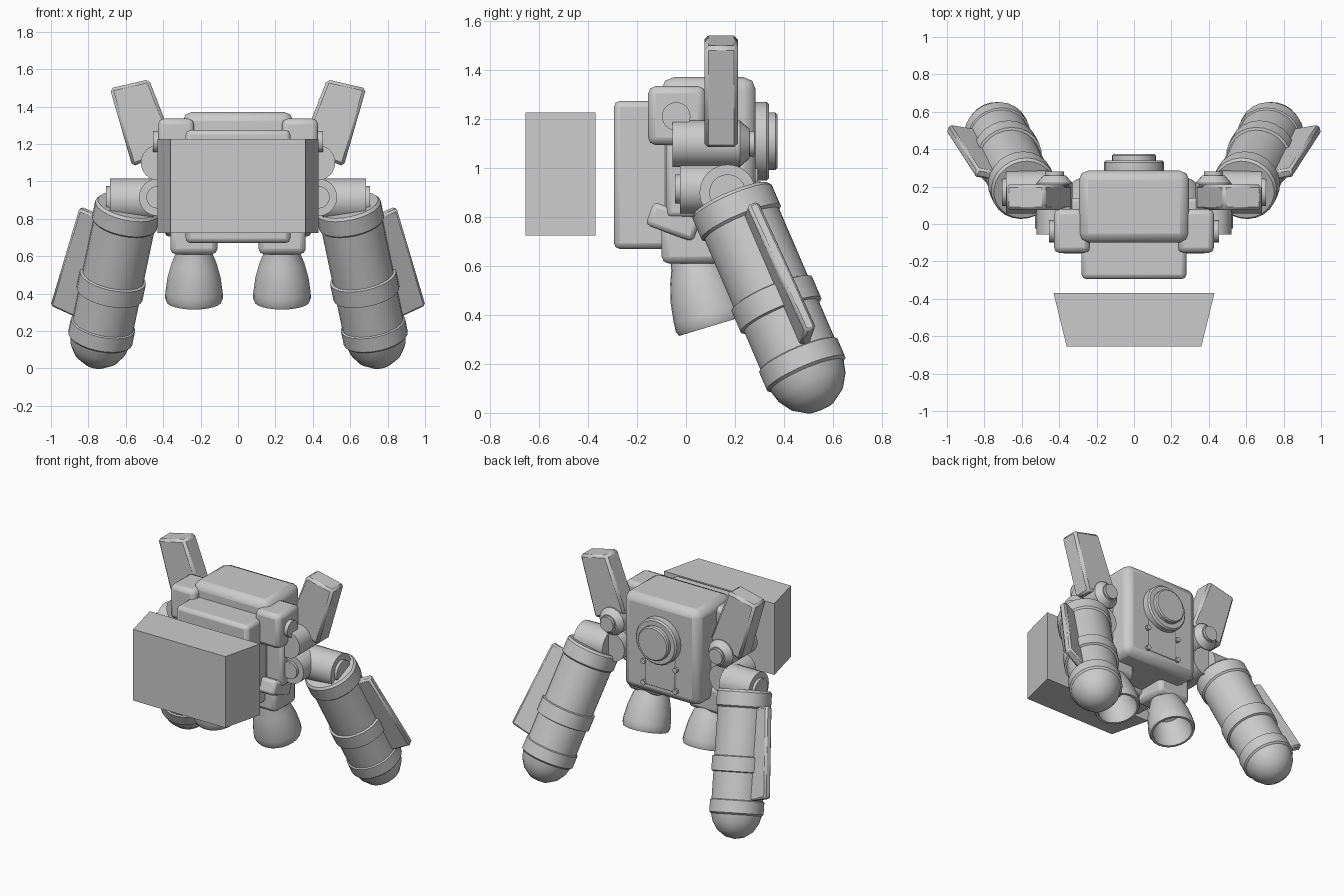
import bpy, bmesh, math
from mathutils import Matrix, Vector

cube = bpy.data.objects.get("Cube")
if cube:
    bpy.data.objects.remove(cube)

grey = bpy.data.materials.new("light_grey")
grey.use_nodes = True
colour = (0.6, 0.6, 0.6, 1)
grey.diffuse_color = colour
grey.node_tree.nodes["Principled BSDF"].inputs["Base Color"].default_value = colour


def finish(name, bm, mirror=False, bevel=0, segments=2):
    """Turn a bmesh into a named, optionally bevelled and mirrored part."""
    bmesh.ops.recalc_face_normals(bm, faces=bm.faces)
    mesh = bpy.data.meshes.new(name)
    bm.to_mesh(mesh)
    bm.free()
    mesh.materials.append(grey)
    obj = bpy.data.objects.new(name, mesh)
    bpy.context.collection.objects.link(obj)
    if bevel:
        mod = obj.modifiers.new("Bevel", "BEVEL")
        mod.width, mod.segments = bevel, segments
    if mirror:
        obj.modifiers.new("Mirror", "MIRROR")
    bpy.ops.object.select_all(action="DESELECT")
    obj.select_set(True)
    bpy.context.view_layer.objects.active = obj
    bpy.ops.object.shade_smooth_by_angle(angle=math.radians(32))
    return obj


def box(name, x, y, z, mirror=False, bevel=0, segments=2, matrix=Matrix()):
    bm = bmesh.new()
    bmesh.ops.create_cube(bm, size=1)
    for v in bm.verts:
        v.co = matrix @ Vector([(r[0] + r[1]) / 2 + c * (r[1] - r[0])
                                for r, c in zip((x, y, z), v.co)])
    return finish(name, bm, mirror, bevel, segments)


def prism(name, outline, place, depth, mirror=False, bevel=0):
    """Extrude a flat outline; place(a, b, d) maps it into space."""
    bm = bmesh.new()
    ends = [[bm.verts.new(place(a, b, d)) for a, b in outline] for d in depth]
    n = len(outline)
    for end in ends:
        bm.faces.new(end)
    for i in range(n):
        j = (i + 1) % n
        bm.faces.new((ends[0][i], ends[0][j], ends[1][j], ends[1][i]))
    return finish(name, bm, mirror, bevel, 1)


def lathe(name, profile, start, axis, mirror=False, sides=24):
    """Spin (radius, distance) points around an axis."""
    bm = bmesh.new()
    turn = Matrix.Translation(start) @ Vector(axis).to_track_quat("Z", "Y").to_matrix().to_4x4()
    verts = [bm.verts.new((r, 0, t)) for r, t in profile]
    edges = [bm.edges.new(pair) for pair in zip(verts, verts[1:])]
    bmesh.ops.spin(bm, geom=verts + edges, cent=(0, 0, 0), axis=(0, 0, 1),
                   angle=math.tau, steps=sides)
    bmesh.ops.remove_doubles(bm, verts=bm.verts, dist=0.0005)
    bm.transform(turn)
    return finish(name, bm, mirror)


# Detached front block, narrower at the front
prism("front_block", [(-0.36, -0.655), (0.36, -0.655), (0.43, -0.37), (-0.43, -0.37)],
      lambda a, b, d: (a, b, d), (0.725, 1.227))

# Central body
box("body", (-0.295, 0.295), (-0.1, 0.285), (0.7, 1.372), bevel=0.05)
box("front_plate", (-0.28, 0.28), (-0.295, -0.05), (0.67, 1.275), bevel=0.025)
box("side_panel", (0.25, 0.4), (-0.08, 0.14), (0.8, 1.12), True, 0.02)

# Round port and hatch on the back
lathe("back_port", [(0, 0), (0.16, 0), (0.16, 0.05), (0.15, 0.06), (0.118, 0.06),
                    (0.118, 0.085), (0.11, 0.093), (0, 0.093)], (0, 0.28, 1.11), (0, 1, 0))
box("back_hatch", (-0.115, 0.115), (0.27, 0.294), (0.77, 1.02), bevel=0.006)
for height in (0.78, 0.93):
    lathe("hatch_bolt", [(0, 0), (0.018, 0), (0.018, 0.03), (0, 0.03)],
          (0.125, 0.275, height), (0, 1, 0), True, 10)

# Shoulder blocks with side caps
box("shoulder_block", (0.235, 0.428), (-0.155, 0.08), (1.095, 1.335), True, 0.03)
lathe("shoulder_cap", [(0, 0), (0.058, 0), (0.058, 0.055), (0, 0.055)],
      (0.4, -0.04, 1.212), (1, 0, 0), True)

# Fin pivots, arm pivots and upper fins
lathe("fin_pivot", [(0, 0), (0.095, 0), (0.095, 0.275), (0.06, 0.315), (0.052, 0.315),
                    (0.052, 0.335), (0, 0.335)], (0.425, -0.055, 1.1), (0, 1, 0), True)
lathe("arm_pivot", [(0, 0), (0.06, 0), (0.06, 0.02), (0.1, 0.02), (0.1, 0.26), (0, 0.26)],
      (0.43, -0.045, 0.915), (0, 1, 0), True)
prism("upper_fin", [(0.476, 1.545), (0.685, 1.497), (0.565, 1.08), (0.33, 1.17)],
      lambda a, b, d: (a, d, b), (0.075, 0.212), True, 0.016)

# Horizontal elbow joints
lathe("elbow_joint", [(0, 0), (0.115, 0), (0.115, 0.23), (0.075, 0.23), (0.075, 0.25),
                      (0, 0.25)], (0.455, 0.17, 0.9), (1, 0, 0), True)

# Hanging pods with bands and domed tips
top = Vector((0.59, 0.19, 0.86))
down = Vector((0.21, 0.43, -1)).normalized()
pod = [(0, -0.015), (0.165, -0.015), (0.177, 0), (0.177, 0.09), (0.166, 0.1),
       (0.166, 0.41), (0.18, 0.415), (0.18, 0.51), (0.166, 0.515), (0.166, 0.69),
       (0.175, 0.695), (0.175, 0.775), (0.163, 0.785), (0.15, 0.835), (0.115, 0.89),
       (0.06, 0.928), (0, 0.94)]
lathe("pod", pod, top, down, True, 24)

# Blade along the outer side of each pod
out = Vector((1, 0, 0))
out = (out - down * out.dot(down)).normalized()
back = out.cross(down).normalized()
back = back if back.y > 0 else -back
radial = (out * 0.95 + back * 0.3).normalized()
thick = radial.cross(down).normalized()
prism("pod_blade", [(0.1, 0.1), (0.255, 0.08), (0.3, 0.67), (0.1, 0.7)],
      lambda a, b, d: top + radial * a + down * b + thick * d, (-0.026, 0.026), True, 0.012)

# Thruster mounts and hollow bells
box("thruster_mount", (0.11, 0.362), (-0.1, 0.14), (0.61, 0.8), True, 0.03)
tilt = Matrix.Translation((0.32, -0.05, 0.78)) @ Matrix.Rotation(math.radians(-20), 4, "X")
box("mount_strut", (-0.07, 0.07), (-0.105, 0.1), (-0.05, 0.05), True, 0.02, matrix=tilt)
bell = [(0, -0.03), (0.09, -0.03), (0.1, 0.02), (0.12, 0.07), (0.142, 0.15), (0.153, 0.23),
        (0.155, 0.265), (0.147, 0.285), (0.132, 0.285), (0.13, 0.23), (0.1, 0.1), (0, 0.07)]
lathe("thruster_bell", bell, (0.235, 0.03, 0.63), (0, 0.29, -0.957), True)
